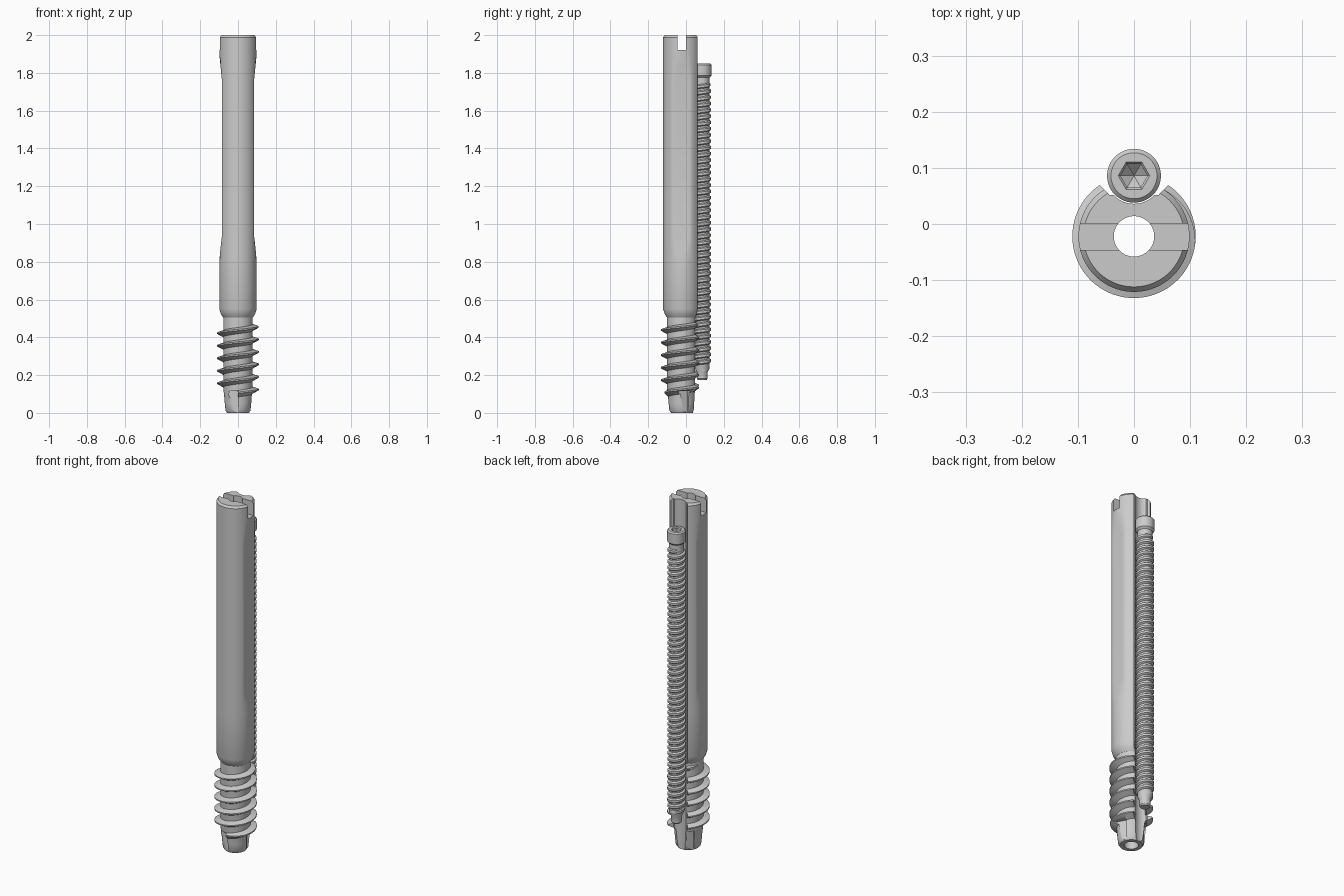
import bpy, bmesh
from math import sin, cos, pi, radians

if "Cube" in bpy.data.objects:
    bpy.data.objects.remove(bpy.data.objects["Cube"])

BY, SY = -0.022, 0.086          # y of the main shaft axis and of the set screw axis


def finish(name, bm):
    bmesh.ops.recalc_face_normals(bm, faces=bm.faces)
    me = bpy.data.meshes.new(name)
    bm.to_mesh(me)
    bm.free()
    ob = bpy.data.objects.new(name, me)
    bpy.context.collection.objects.link(ob)
    return ob


def lathe(name, cy, profile, n=64, ring=False):
    """Revolve (radius, z[, flat half-width]) points; ring joins last to first."""
    bm = bmesh.new()
    rows = []
    for p in profile:
        lim = p[2] if len(p) > 2 else 1.0
        rows.append([bm.verts.new((max(-lim, min(lim, p[0] * cos(2 * pi * i / n))),
                                   cy + p[0] * sin(2 * pi * i / n), p[1])) for i in range(n)])
    pairs = list(zip(rows, rows[1:])) + ([(rows[-1], rows[0])] if ring else [])
    for a, b in pairs:
        for i in range(n):
            j = (i + 1) % n
            bm.faces.new((a[i], a[j], b[j], b[i]))
    if not ring:
        bm.faces.new(rows[0])
        bm.faces.new(rows[-1])
    return finish(name, bm)


def thread(name, cy, z0, pitch, t0, turns, r_in, r_out, section, fade0, fade1, seg=48):
    """Helical ridge; section = (base low, base high, crest high, crest low) z offsets."""
    bm = bmesh.new()
    rows = []
    steps = int(turns * seg)
    for k in range(steps + 1):
        u = k / seg
        t = t0 + 2 * pi * u
        z = z0 + pitch * t / (2 * pi)
        f = max(0.03, min(1, u / fade0, (steps / seg - u) / fade1))
        r = r_in + (r_out - r_in) * f
        rows.append([bm.verts.new((q * cos(t), cy + q * sin(t), z + dz))
                     for q, dz in zip((r_in, r_in, r, r), section)])
    for a, b in zip(rows, rows[1:]):
        for i in range(4):
            j = (i + 1) % 4
            bm.faces.new((a[i], a[j], b[j], b[i]))
    bm.faces.new(rows[0])
    bm.faces.new(rows[-1])
    return finish(name, bm)


def prism(name, pts, z0, z1):
    bm = bmesh.new()
    lo = [bm.verts.new((x, y, z0)) for x, y in pts]
    hi = [bm.verts.new((x, y, z1)) for x, y in pts]
    bm.faces.new(lo)
    bm.faces.new(hi)
    for i in range(len(pts)):
        j = (i + 1) % len(pts)
        bm.faces.new((lo[i], lo[j], hi[j], hi[i]))
    return finish(name, bm)


def cut(ob, cutters):
    bpy.context.view_layer.objects.active = ob
    for c in cutters:
        m = ob.modifiers.new("cut", 'BOOLEAN')
        m.operation, m.solver, m.object = 'DIFFERENCE', 'EXACT', c
        bpy.ops.object.modifier_apply(modifier=m.name)


# hollow main shaft with side flats
F = 0.086
shaft = lathe("main_shaft", BY, [
    (0.036, 0), (0.058, 0), (0.066, 0.012), (0.070, 0.05), (0.074, 0.10), (0.078, 0.12),
    (0.078, 0.505), (0.090, 0.522), (0.099, 0.55), (0.099, 0.80), (0.099, 0.86, 0.094),
    (0.099, 0.93, F), (0.099, 1.77, F), (0.099, 1.83, 0.092), (0.099, 1.90),
    (0.099, 1.988), (0.090, 2.0), (0.036, 2.0)], 80, ring=True)

# coarse bone thread
coarse = thread("coarse_thread", BY, 0.123, 0.0664, radians(-150), 6.0, 0.072, 0.110,
                (-0.023, 0.016, 0.004, -0.003), 0.35, 0.6, 64)

# long groove with bevelled lips, slot across the top, flutes at the tip
groove = lathe("groove_cutter", SY, [(0.050, -0.1), (0.050, 2.1)], 64)
lips = prism("lip_cutter", [(-0.044, 0.052), (0.044, 0.052), (0.104, 0.114), (-0.104, 0.114)], -0.1, 2.1)
slot = prism("slot_cutter", [(-0.2, -0.046), (0.2, -0.046), (0.2, 0.001), (-0.2, 0.001)], 1.92, 2.1)
flutes = []
for deg in (-90, 30, 150):
    a = radians(deg)
    pts = [(x * cos(a) - y * sin(a), BY + x * sin(a) + y * cos(a))
           for x, y in ((0.060, 0.0), (0.2, 0.0), (0.2, -0.2), (0.060, -0.055))]
    flutes.append(prism("flute_cutter", pts, -0.1, 0.115))
cut(shaft, [groove, lips, slot] + flutes)
cut(coarse, [groove, lips] + flutes)

# set screw: head, core and rounded tip, with a hex socket
screw = lathe("set_screw", SY, [
    (0.024, 0.175), (0.029, 0.182), (0.029, 0.215), (0.038, 0.235), (0.038, 1.775),
    (0.048, 1.785), (0.048, 1.843), (0.041, 1.85)], 48)
socket = lathe("socket_cutter", SY, [(0.0005, 1.765), (0.024, 1.785), (0.024, 1.845), (0.029, 1.851)], 6)
cut(screw, [socket])

# fine thread along the set screw
fine = thread("fine_thread", SY, 0.235, 0.0332, 0, 45.6, 0.035, 0.047,
              (-0.014, 0.014, 0.006, -0.006), 0.7, 0.5, 32)

for c in [groove, lips, slot, socket] + flutes:
    bpy.data.objects.remove(c)
for ob in (shaft, coarse, screw, fine):
    bpy.ops.object.select_all(action='DESELECT')
    ob.select_set(True)
    bpy.context.view_layer.objects.active = ob
    bpy.ops.object.shade_smooth_by_angle(angle=radians(30))
